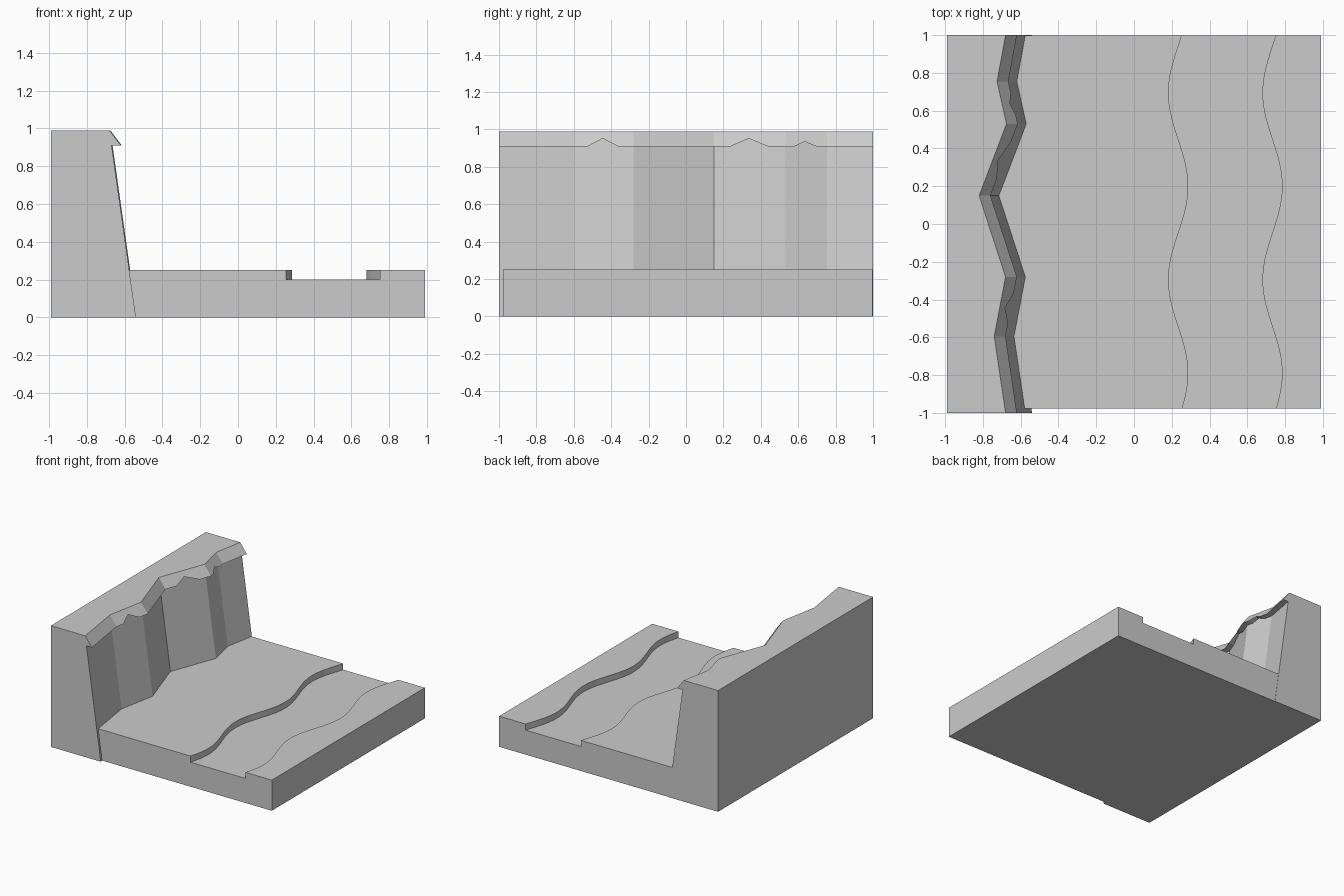
import bpy, bmesh, math

if "Cube" in bpy.data.objects:
    bpy.data.objects.remove(bpy.data.objects["Cube"])

TOP = 0.99


def loft(name, rows):
    """Closed solid from matching cross-sections: rows = [(y, [(x, z), ...]), ...]"""
    bm = bmesh.new()
    rings = [[bm.verts.new((x, y, z)) for x, z in prof] for y, prof in rows]
    n = len(rings[0])
    for a, b in zip(rings, rings[1:]):
        for i in range(n):
            j = (i + 1) % n
            bm.faces.new((a[i], a[j], b[j], b[i]))
    bm.faces.new(rings[0])
    bm.faces.new(rings[-1])
    bmesh.ops.recalc_face_normals(bm, faces=bm.faces)
    mesh = bpy.data.meshes.new(name)
    bm.to_mesh(mesh)
    bm.free()
    obj = bpy.data.objects.new(name, mesh)
    bpy.context.collection.objects.link(obj)
    return obj


def interp(points, y):
    """Piecewise linear lookup in a sorted point list"""
    for (y0, v0), (y1, v1) in zip(points, points[1:]):
        if y0 <= y <= y1:
            return v0 + (v1 - v0) * (y - y0) / (y1 - y0)


# Cliff: zigzag rim, leaning wall and a chipped overhanging lip
rim = [(-1, -0.68), (-0.595, -0.74), (-0.28, -0.68), (0.15, -0.82),
       (0.53, -0.675), (0.755, -0.725), (1, -0.68)]
lip = [(-1, 0.91), (-0.525, 0.91), (-0.445, 0.952), (-0.365, 0.91),
       (0.24, 0.91), (0.335, 0.952), (0.435, 0.91),
       (0.58, 0.91), (0.635, 0.935), (0.695, 0.91), (1, 0.91)]


def cliff_section(y):
    x, z = interp(rim, y), interp(lip, y)
    drop = TOP - z
    return [(-0.99, 0), (-0.99, TOP), (x, TOP), (x + 0.75 * drop, z),
            (x + 0.141 * drop, z), (x + 0.14, 0)]


ys = sorted({p[0] for p in rim + lip})
loft("cliff", [(y, cliff_section(y)) for y in ys])


# Ground slab with a winding river channel
def ground_section(y):
    x = 0.235 + 0.052 * math.cos(2 * math.pi * (y - 0.2) / 0.99)
    return [(-0.985, 0), (-0.985, 0.25), (x, 0.25), (x, 0.2),
            (x + 0.497, 0.2), (x + 0.497, 0.25), (0.99, 0.25), (0.99, 0)]


Y0, Y1, STEPS = -0.978, 0.997, 64
ground = loft("ground", [(y, ground_section(y)) for y in
                         (Y0 + (Y1 - Y0) * i / STEPS for i in range(STEPS + 1))])
bpy.context.view_layer.objects.active = ground
ground.select_set(True)
bpy.ops.object.shade_smooth_by_angle()
